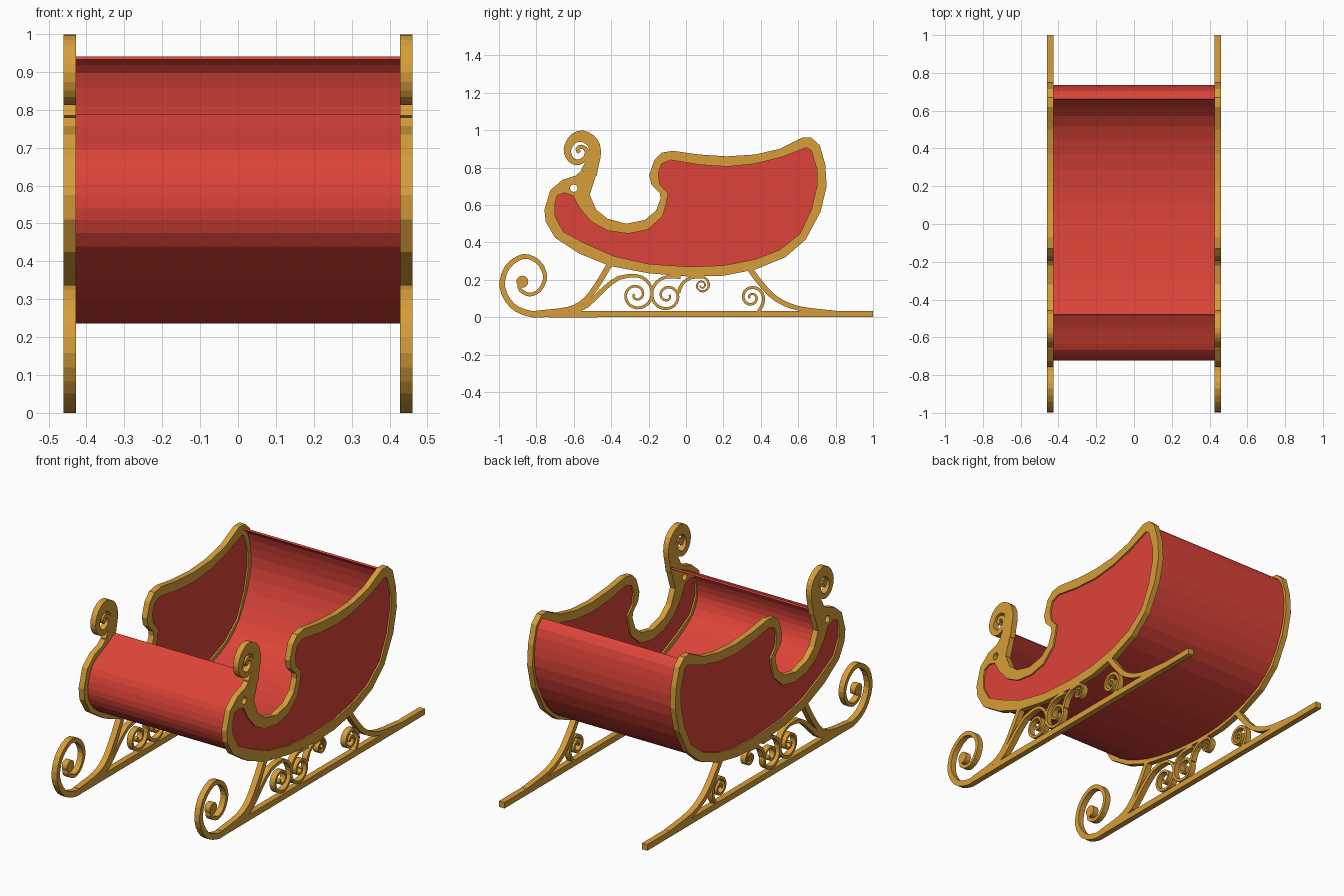
import bpy, bmesh, math
from mathutils import Vector, Matrix

if "Cube" in bpy.data.objects:
    bpy.data.objects.remove(bpy.data.objects["Cube"])


def material(name, rgb):
    m = bpy.data.materials.new(name)
    m.diffuse_color = (*rgb, 1)
    m.use_nodes = True
    m.node_tree.nodes["Principled BSDF"].inputs["Base Color"].default_value = m.diffuse_color
    return m


GOLD = material("gold", (0.68, 0.34, 0.04))
RED = material("red", (0.72, 0.057, 0.04))
X0, X1 = 0.427, 0.46          # thickness range of the side frames
TO_SIDE = Matrix(((0, 0, 1, 0), (1, 0, 0, 0), (0, 1, 0, 0), (0, 0, 0, 1)))


def add(name, mesh, mat, mirror=True):
    mesh.materials.clear()
    mesh.materials.append(mat)
    ob = bpy.data.objects.new(name, mesh)
    bpy.context.collection.objects.link(ob)
    if mirror:
        ob.modifiers.new("mirror", 'MIRROR')
    return ob


def plate(name, loops, x0, x1, mat):
    """Flat side plate from closed (y, z) loops; inner loops become holes."""
    cu = bpy.data.curves.new(name, 'CURVE')
    cu.dimensions, cu.fill_mode, cu.extrude = '2D', 'BOTH', (x1 - x0) / 2
    for loop in loops:
        s = cu.splines.new('POLY')
        s.points.add(len(loop) - 1)
        for p, (y, z) in zip(s.points, loop):
            p.co = (y, z, 0, 1)
        s.use_cyclic_u = True
    tmp = bpy.data.objects.new("outline", cu)
    bpy.context.collection.objects.link(tmp)
    dg = bpy.context.evaluated_depsgraph_get()
    mesh = bpy.data.meshes.new_from_object(tmp.evaluated_get(dg))
    bpy.data.objects.remove(tmp)
    mesh.transform(Matrix.Translation(((x0 + x1) / 2, 0, 0)) @ TO_SIDE)
    bm = bmesh.new()
    bm.from_mesh(mesh)
    bmesh.ops.remove_doubles(bm, verts=bm.verts, dist=1e-5)
    bmesh.ops.recalc_face_normals(bm, faces=bm.faces)
    bm.to_mesh(mesh)
    bm.free()
    for f in mesh.polygons:
        f.use_smooth = False
    return add(name, mesh, mat)


def smooth(pts, n):
    """Catmull-Rom subdivision of (y, z, width) points."""
    v = [Vector(p) for p in pts]
    v = [2 * v[0] - v[1]] + v + [2 * v[-1] - v[-2]]
    out = []
    for a, b, c, d in zip(v, v[1:], v[2:], v[3:]):
        for i in range(n):
            t = i / n
            out.append(0.5 * (2 * b + (c - a) * t + (2 * a - 5 * b + 4 * c - d) * t * t
                              + (3 * b - a - 3 * c + d) * t ** 3))
    return out + [v[-2]]


def ribbon(name, pts, x0, x1, mat, n=3, mirror=True):
    """Bar of rectangular section following a (y, z, width) path."""
    pts = smooth(pts, n)
    bm = bmesh.new()
    rings = []
    for i, p in enumerate(pts):
        d = (pts[min(i + 1, len(pts) - 1)] - pts[max(i - 1, 0)]).xy.normalized()
        o = Vector((-d.y, d.x)) * p.z / 2
        c = p.xy
        rings.append([bm.verts.new((x, *q)) for x, q in
                      ((x0, c - o), (x1, c - o), (x1, c + o), (x0, c + o))])
    for a, b in zip(rings, rings[1:]):
        for k in range(4):
            bm.faces.new((a[k], a[(k + 1) % 4], b[(k + 1) % 4], b[k]))
    bm.faces.new(rings[0])
    bm.faces.new(rings[-1])
    bmesh.ops.recalc_face_normals(bm, faces=bm.faces)
    mesh = bpy.data.meshes.new(name)
    bm.to_mesh(mesh)
    bm.free()
    return add(name, mesh, mat, mirror)


def spiral(cy, cz, r0, r1, a0, a1, w0=0.017, w1=0.011, n=20):
    out = []
    for i in range(n + 1):
        t = i / n
        a, r = math.radians(a0 + (a1 - a0) * t), r0 + (r1 - r0) * t ** 0.8
        out.append((cy + r * math.cos(a), cz + r * math.sin(a), w0 + (w1 - w0) * t))
    return out


def circle(cy, cz, r, n=16):
    return [(cy + r * math.cos(math.tau * i / n), cz + r * math.sin(math.tau * i / n))
            for i in range(n)]


# side frames and red side panels
outer = [(-0.757, .575), (-.725, .68), (-.66, .735), (-.59, .757), (-.565, .78), (-.475, .78),
         (-.50, .70), (-.515, .655), (-.48, .575), (-.42, .527), (-.32, .50), (-.22, .52),
         (-.16, .57), (-.136, .635), (-.14, .665), (-.185, .71), (-.197, .76), (-.17, .84),
         (-.13, .88), (-.07, .89), (.07, .87), (.22, .86), (.37, .87), (.50, .90), (.62, .96),
         (.67, .96), (.715, .92), (.745, .815), (.752, .70), (.72, .565), (.64, .415),
         (.53, .32), (.37, .255), (.20, .222), (.02, .217), (-.20, .235), (-.41, .275),
         (-.57, .34), (-.70, .425), (-.75, .51)]
inner = [(-.70, .61), (-.69, .65), (-.65, .665), (-.605, .65), (-.57, .585), (-.505, .51),
         (-.42, .463), (-.31, .447), (-.205, .468), (-.125, .54), (-.105, .61), (-.095, .66),
         (-.14, .71), (-.148, .77), (-.13, .82), (-.08, .84), (.07, .815), (.22, .805),
         (.37, .82), (.51, .855), (.645, .907), (.67, .89), (.70, .79), (.70, .70),
         (.67, .575), (.61, .447), (.50, .36), (.37, .31), (.20, .277), (.02, .27),
         (-.20, .285), (-.38, .325), (-.54, .395), (-.655, .457), (-.70, .54)]
plate("side_frame", [outer, inner, circle(-.60, .69, .02)], X0, X1, GOLD)
plate("side_panel", [inner], 0.436, 0.451, RED)

# scroll heads above the front of the frames
ribbon("frame_scroll", [(-.52, .77, .09), (-.503, .82, .075), (-.487, .88, .065),
                        (-.50, .935, .062), (-.555, .968, .062), (-.606, .95, .05),
                        (-.634, .895, .04), (-.617, .845, .034), (-.575, .828, .03),
                        (-.535, .855, .026), (-.532, .893, .023), (-.56, .912, .022),
                        (-.58, .898, .022), (-.57, .88, .02)], X0, X1, GOLD)

# curved body sheet: front lip, floor and back in one sweep
shell = [(-.48, .785), (-.54, .75), (-.60, .722), (-.665, .69), (-.70, .64), (-.717, .57),
         (-.71, .51), (-.67, .443), (-.56, .37), (-.40, .305), (-.20, .262), (.02, .241),
         (.20, .247), (.37, .282), (.52, .344), (.62, .434), (.695, .572), (.729, .70),
         (.724, .81), (.70, .90), (.66, .937)]
ribbon("body_shell", [(y, z, .01) for y, z in shell], -0.43, 0.43, RED, n=2, mirror=False)

# runners with front curl and its round end
ribbon("runner", [(1, .017, .034), (.3, .017, .034), (-.4, .017, .034), (-.75, .017, .034),
                  (-.84, .02, .033), (-.93, .063, .031), (-.982, .16, .03), (-.957, .265, .028),
                  (-.87, .325, .026), (-.79, .295, .024), (-.753, .22, .022), (-.78, .148, .02),
                  (-.835, .121, .02), (-.885, .145, .02), (-.89, .18, .02)], X0, X1, GOLD)
plate("runner_knob", [circle(-.875, .19, .032)], X0, X1, GOLD)

# curved legs between runners and body
ribbon("front_leg", [(-.41, .28, .03), (-.47, .18, .03), (-.54, .09, .028), (-.63, .045, .022),
                     (-.80, .028, .014)], X0, X1, GOLD)
ribbon("rear_leg", [(.34, .26, .03), (.40, .18, .03), (.48, .10, .028), (.60, .048, .024),
                    (.80, .028, .014)], X0, X1, GOLD)

# small scrollwork
ribbon("scroll_a", [(-.62, .025, .03), (-.53, .065, .028), (-.44, .15, .025), (-.36, .21, .022)]
       + spiral(-.265, .12, .102, .012, 90, -560), X0, X1, GOLD, n=2)
ribbon("scroll_b", [(-.03, .215, .02)] + spiral(-.10, .115, .10, .012, 95, 740),
       X0, X1, GOLD, n=2)
ribbon("scroll_c", [(-.04, .13, .018), (-.02, .18, .018), (.03, .212, .016)]
       + spiral(.085, .17, .044, .008, 80, -540, .012, .008), X0, X1, GOLD, n=2)
ribbon("scroll_d", [(.38, .02, .018)] + spiral(.35, .105, .072, .01, -40, 560),
       X0, X1, GOLD, n=2)
